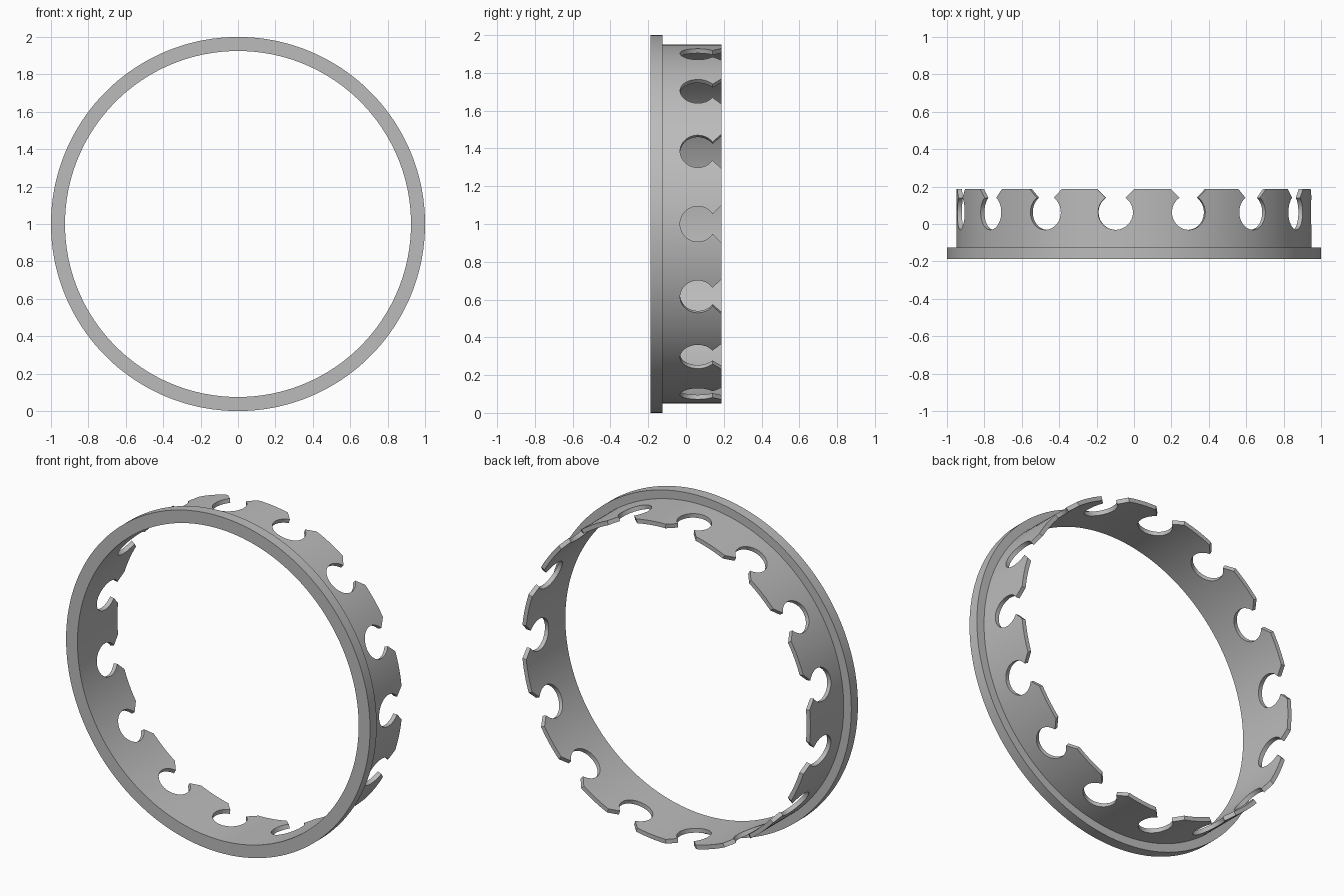
import bpy
import bmesh
from math import sin, cos, pi, radians, tau
from mathutils import Vector

cube = bpy.data.objects.get("Cube")
if cube:
    bpy.data.objects.remove(cube, do_unlink=True)

SEGMENTS = 180
NOTCHES = 15
CENTRE = Vector((0, 0, 1))

grey = bpy.data.materials.new("plain grey")
grey.use_nodes = True
colour = (0.5, 0.5, 0.5, 1)
grey.diffuse_color = colour
grey.node_tree.nodes["Principled BSDF"].inputs["Base Color"].default_value = colour


def make_object(name, bm):
    bmesh.ops.recalc_face_normals(bm, faces=bm.faces)
    mesh = bpy.data.meshes.new(name)
    bm.to_mesh(mesh)
    bm.free()
    mesh.materials.append(grey)
    obj = bpy.data.objects.new(name, mesh)
    bpy.context.collection.objects.link(obj)
    return obj


def on_ring(radius, y, angle, across=0.0):
    """Point at a radius and angle, shifted along the tangent."""
    return CENTRE + Vector((radius * cos(angle) - across * sin(angle), y,
                            radius * sin(angle) + across * cos(angle)))


def bridge(bm, a, b):
    for i in range(len(a)):
        j = (i + 1) % len(a)
        bm.faces.new((a[i], a[j], b[j], b[i]))


# Flanged ring: L-shaped section (radius, y) swept around the y axis
section = [(0.925, -0.1875), (1.0, -0.1875), (1.0, -0.125),
           (0.95, -0.125), (0.95, 0.1875), (0.925, 0.1875)]
bm = bmesh.new()
loops = [[bm.verts.new(on_ring(r, y, tau * s / SEGMENTS)) for r, y in section]
         for s in range(SEGMENTS)]
for s in range(SEGMENTS):
    bridge(bm, loops[s], loops[(s + 1) % SEGMENTS])
ring = make_object("flanged_notched_ring", bm)

# Keyhole outline (across, y): round hole with a flared mouth
HOLE_Y, HOLE_R, STEPS = 0.0625, 0.09375, 40
neck = radians(34.1)
outline = []
for i in range(STEPS + 1):
    t = neck + (tau - 2 * neck) * i / STEPS
    outline.append((HOLE_R * sin(t), HOLE_Y + HOLE_R * cos(t)))
outline += [(-0.1625, 0.25), (0.1625, 0.25)]

# Radial keyhole cutters, one for each notch
bm = bmesh.new()
for n in range(NOTCHES):
    angle = tau * n / NOTCHES
    inner, outer = [[bm.verts.new(on_ring(r, y, angle, x)) for x, y in outline]
                    for r in (0.85, 1.05)]
    bridge(bm, inner, outer)
    bm.faces.new(inner)
    bm.faces.new(outer)
cutter = make_object("notch_cutter", bm)
cutter.hide_render = True

# Cut the notches, then drop the cutter
cut = ring.modifiers.new("notches", "BOOLEAN")
cut.operation = "DIFFERENCE"
cut.solver = "EXACT"
cut.object = cutter
bpy.ops.object.select_all(action="DESELECT")
ring.select_set(True)
bpy.context.view_layer.objects.active = ring
bpy.ops.object.modifier_apply(modifier=cut.name)
bpy.data.objects.remove(cutter, do_unlink=True)

bpy.ops.object.shade_smooth_by_angle(angle=pi / 6)
